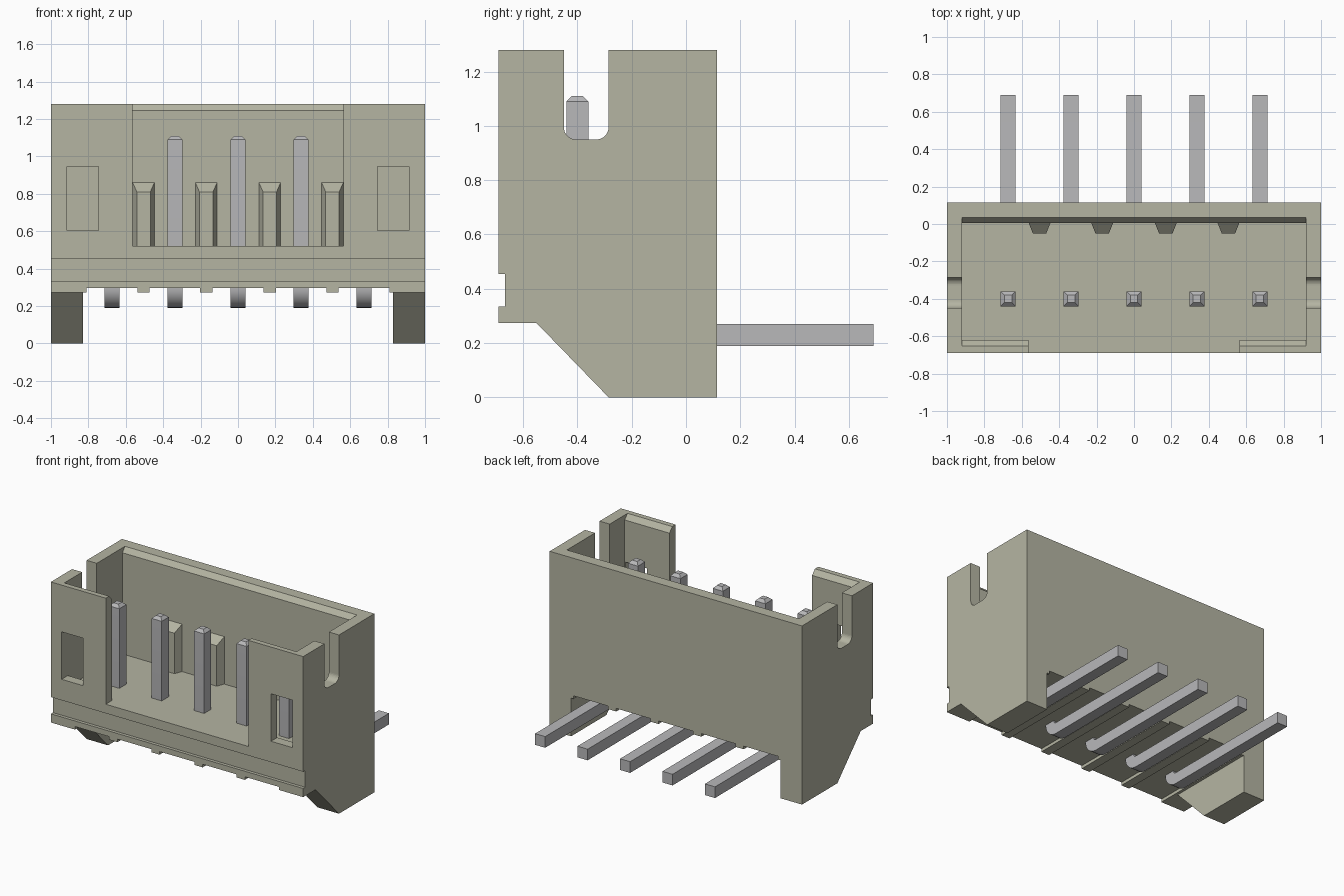
import bpy, bmesh, math

cube = bpy.data.objects.get("Cube")
if cube:
    bpy.data.objects.remove(cube, do_unlink=True)


def material(name, rgb):
    m = bpy.data.materials.new(name)
    m.use_nodes = True
    col = (*rgb, 1.0)
    m.diffuse_color = col
    m.node_tree.nodes["Principled BSDF"].inputs["Base Color"].default_value = col
    return m


PLASTIC = material("ivory_grey_plastic", (0.46, 0.46, 0.365))
METAL = material("pin_metal", (0.48, 0.48, 0.49))


def to_object(name, bm, mat):
    bmesh.ops.recalc_face_normals(bm, faces=bm.faces)
    me = bpy.data.meshes.new(name)
    bm.to_mesh(me)
    bm.free()
    me.materials.append(mat)
    ob = bpy.data.objects.new(name, me)
    bpy.context.collection.objects.link(ob)
    return ob


def prism_bm(profile, x0, x1):
    """Extrude a (y, z) profile along x."""
    bm = bmesh.new()
    face = bm.faces.new([bm.verts.new((x0, y, z)) for y, z in profile])
    ext = bmesh.ops.extrude_face_region(bm, geom=[face])["geom"]
    bmesh.ops.translate(bm, vec=(x1 - x0, 0, 0),
                        verts=[v for v in ext if isinstance(v, bmesh.types.BMVert)])
    bmesh.ops.recalc_face_normals(bm, faces=bm.faces)
    return bm


def prism(name, profile, x0, x1, mat=PLASTIC):
    return to_object(name, prism_bm(profile, x0, x1), mat)


def rect(y0, y1, z0, z1):
    return [(y0, z0), (y1, z0), (y1, z1), (y0, z1)]


def arc(cy, cz, r, a0, a1, n=8):
    return [(cy + r * math.cos(math.radians(a0 + (a1 - a0) * i / n)),
             cz + r * math.sin(math.radians(a0 + (a1 - a0) * i / n))) for i in range(n + 1)]


def cut(target, profile, x0, x1):
    cutter = prism("cutter", profile, x0, x1)
    cutter.hide_render = True
    mod = target.modifiers.new("cut", "BOOLEAN")
    mod.operation = "DIFFERENCE"
    mod.solver = "EXACT"
    mod.object = cutter
    bpy.context.view_layer.objects.active = target
    bpy.ops.object.modifier_apply(modifier=mod.name)
    bpy.data.objects.remove(cutter, do_unlink=True)


FRONT, BACK, TOP, BASE, FLOOR = -0.69, 0.115, 1.28, 0.273, 0.52

# Housing block with the long groove across the front
housing = prism("housing", [
    (FRONT, BASE), (BACK, BASE), (BACK, TOP), (FRONT, TOP),
    (FRONT, 0.455), (-0.667, 0.455), (-0.667, 0.335), (FRONT, 0.335)], -1, 1)

# Open cavity with chamfered front and back lips
cut(housing, [(-0.62, FLOOR), (0.005, FLOOR), (0.005, 1.245), (0.055, 1.305),
              (-0.675, 1.305), (-0.62, 1.245)], -0.92, 0.92)

# Wide opening in the front wall
cut(housing, rect(-0.8, -0.5, FLOOR, 1.4), -0.565, 0.565)

# Windows in the front wall
for x0, x1 in ((-0.915, -0.745), (0.745, 0.915)):
    cut(housing, rect(-0.8, -0.55, 0.605, 0.945), x0, x1)

# Round-cornered slots in both end walls
r = 0.045
slot = (arc(-0.45 + r, 0.95 + r, r, 180, 270) + arc(-0.285 - r, 0.95 + r, r, 270, 360)
        + [(-0.285, 1.4), (-0.45, 1.4)])
cut(housing, slot, -1.1, 1.1)

# Shallow channels underneath, leaving narrow stand-off ribs
KEYS = (-0.505, -0.17, 0.17, 0.505)
edges = [-0.81] + [k + s * 0.0325 for k in KEYS for s in (-1, 1)] + [0.81]
for x0, x1 in zip(edges[::2], edges[1::2]):
    cut(housing, rect(-0.8, 0.3, 0.1, 0.295), x0, x1)

# Sloped support legs at both ends
for name, x0, x1 in (("right_leg", -1, -0.83), ("left_leg", 0.83, 1)):
    prism(name, [(-0.55, BASE), (-0.285, 0), (BACK, 0), (BACK, BASE)], x0, x1)

# Tapered key ribs on the inside of the back wall
for i, x in enumerate(KEYS):
    bm = bmesh.new()
    rings = [[bm.verts.new((x + s * w, y, z)) for s, w, y, z in (
        (-1, 0.058, 0.005, zb), (-1, 0.036, -0.05, zf),
        (1, 0.036, -0.05, zf), (1, 0.058, 0.005, zb))]
        for zb, zf in ((FLOOR, FLOOR), (0.86, 0.81))]
    for ring in rings:
        bm.faces.new(ring)
    for a in range(4):
        b = (a + 1) % 4
        bm.faces.new((rings[0][a], rings[0][b], rings[1][b], rings[1][a]))
    to_object(f"key_rib_{i + 1}", bm, PLASTIC)

# Right-angle pins with rounded bends and tapered tips
bend = (-0.335, 0.295)
pin_profile = ([(-0.44, 1.09)] + arc(*bend, 0.105, 180, 270) + [(0.69, 0.19), (0.69, 0.27)]
               + arc(*bend, 0.025, 270, 180) + [(-0.36, 1.09)])
for i in range(5):
    x = (i - 2) * 0.3365
    bm = prism_bm(pin_profile, x - 0.04, x + 0.04)
    end = max(bm.faces, key=lambda f: min(v.co.z for v in f.verts))
    tip = bmesh.ops.extrude_discrete_faces(bm, faces=[end])["faces"][0]
    for v in tip.verts:
        v.co.x = x + (v.co.x - x) * 0.5
        v.co.y = -0.4 + (v.co.y + 0.4) * 0.5
        v.co.z = 1.11
    pin = to_object(f"pin_{i + 1}", bm, METAL)
    bpy.ops.object.select_all(action="DESELECT")
    pin.select_set(True)
    bpy.context.view_layer.objects.active = pin
    bpy.ops.object.shade_smooth_by_angle(angle=math.radians(30))
